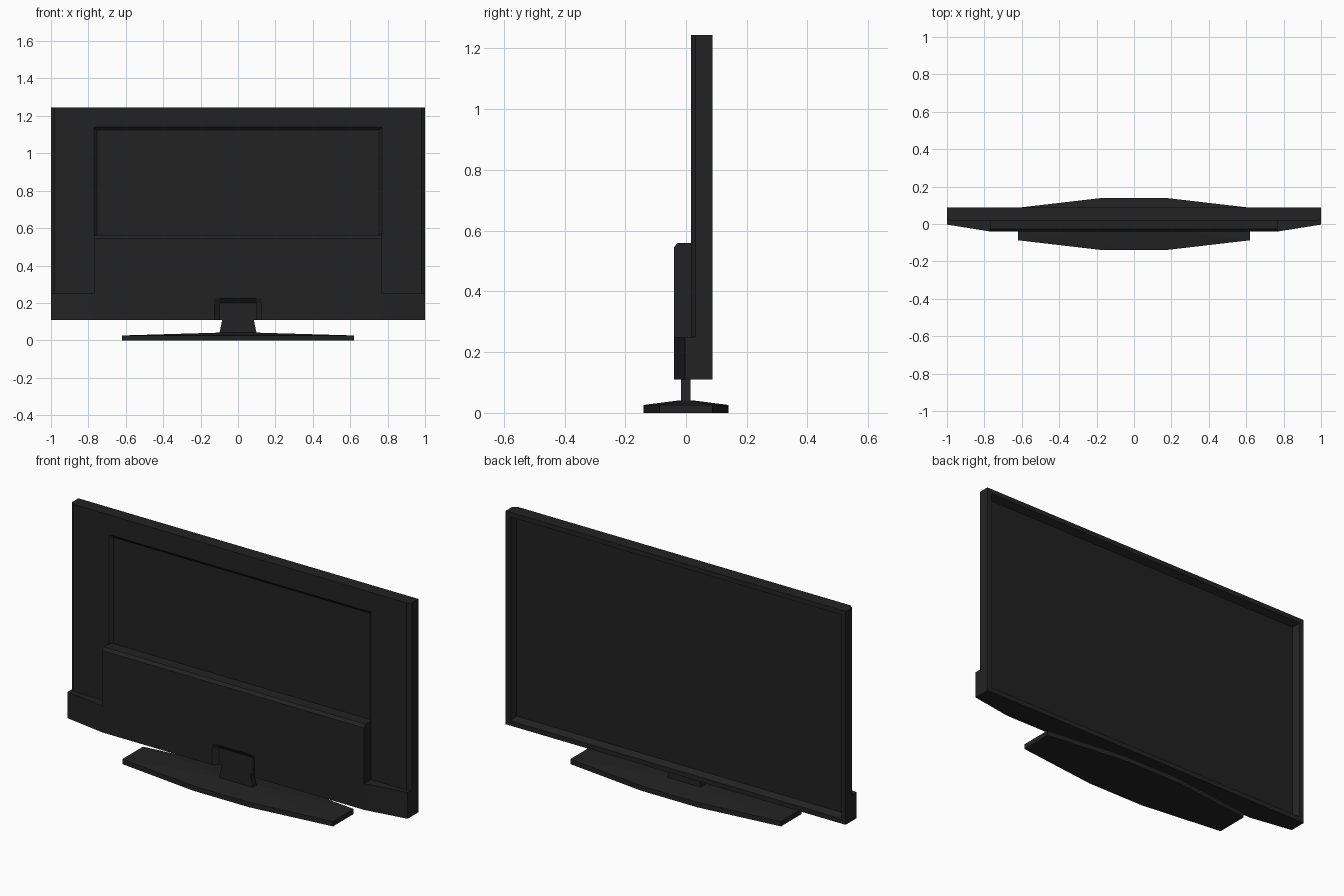
import bpy, bmesh

if "Cube" in bpy.data.objects:
    bpy.data.objects.remove(bpy.data.objects["Cube"])


def material(name, value):
    m = bpy.data.materials.new(name)
    m.diffuse_color = (value, value, value, 1)
    m.use_nodes = True
    m.node_tree.nodes["Principled BSDF"].inputs["Base Color"].default_value = m.diffuse_color
    return m


casing = material("charcoal casing", 0.0165)
screen_black = material("screen black", 0.0150)


def loft(name, rings, mats=(casing,)):
    """Skin a stack of equal-length point rings and cap both ends."""
    bm = bmesh.new()
    vs = [[bm.verts.new(p) for p in ring] for ring in rings]
    n = len(rings[0])
    for a, b in zip(vs, vs[1:]):
        for i in range(n):
            j = (i + 1) % n
            bm.faces.new((a[i], a[j], b[j], b[i]))
    bm.faces.new(vs[0])
    end = bm.faces.new(vs[-1])
    end.material_index = len(mats) - 1
    bmesh.ops.recalc_face_normals(bm, faces=bm.faces)
    me = bpy.data.meshes.new(name)
    bm.to_mesh(me)
    bm.free()
    for m in mats:
        me.materials.append(m)
    ob = bpy.data.objects.new(name, me)
    bpy.context.collection.objects.link(ob)
    return ob


def rect_xz(hx, z0, z1, y):
    return [(-hx, y, z0), (hx, y, z0), (hx, y, z1), (-hx, y, z1)]


def rect_xy(hx, y0, y1, z):
    return [(-hx, y0, z), (hx, y0, z), (hx, y1, z), (-hx, y1, z)]


# Panel: shallow rear recess, chamfered sides, bezel and sunken screen
loft("screen_panel", [
    rect_xz(0.755, 0.26, 1.125, 0.030),
    rect_xz(0.77, 0.25, 1.14, 0.017),
    rect_xz(0.98, 0.11, 1.245, 0.017),
    rect_xz(1.0, 0.11, 1.245, 0.032),
    rect_xz(1.0, 0.11, 1.245, 0.087),
    rect_xz(0.975, 0.135, 1.22, 0.087),
    rect_xz(0.96, 0.15, 1.205, 0.052),
], (casing, screen_black))


# Lower rear strip with tapered ends and a notch for the neck
def strip_ring(z, depth):
    half = [(0.10, -0.04 + depth), (0.125, -0.04), (0.77, -0.04),
            (1.0, -0.003), (1.0, 0.035)]
    pts = half + [(-x, y) for x, y in reversed(half)]
    return [(x, y, z) for x, y in pts]


loft("lower_rear_strip", [
    strip_ring(0.11, 0.023), strip_ring(0.20, 0.023),
    strip_ring(0.225, 0.0), strip_ring(0.25, 0.0),
])

# Raised rear housing with a chamfered top
loft("rear_housing", [
    rect_xy(0.77, -0.04, 0.035, 0.25),
    rect_xy(0.77, -0.04, 0.035, 0.545),
    rect_xy(0.77, -0.027, 0.035, 0.56),
])

# Neck
loft("stand_neck", [
    rect_xy(0.10, -0.017, 0.015, 0.035),
    rect_xy(0.083, -0.017, 0.015, 0.115),
])


# Base: eight-sided plate rising to the middle
def base_ring(s, z):
    right = [(0.165, -0.14), (0.62, -0.087), (0.62, 0.087), (0.165, 0.14)]
    pts = right + [(-x, y) for x, y in reversed(right)]
    return [(x * s, y * s, z) for x, y in pts]


loft("stand_base", [base_ring(1, 0), base_ring(1, 0.026), base_ring(0.17, 0.041)])
